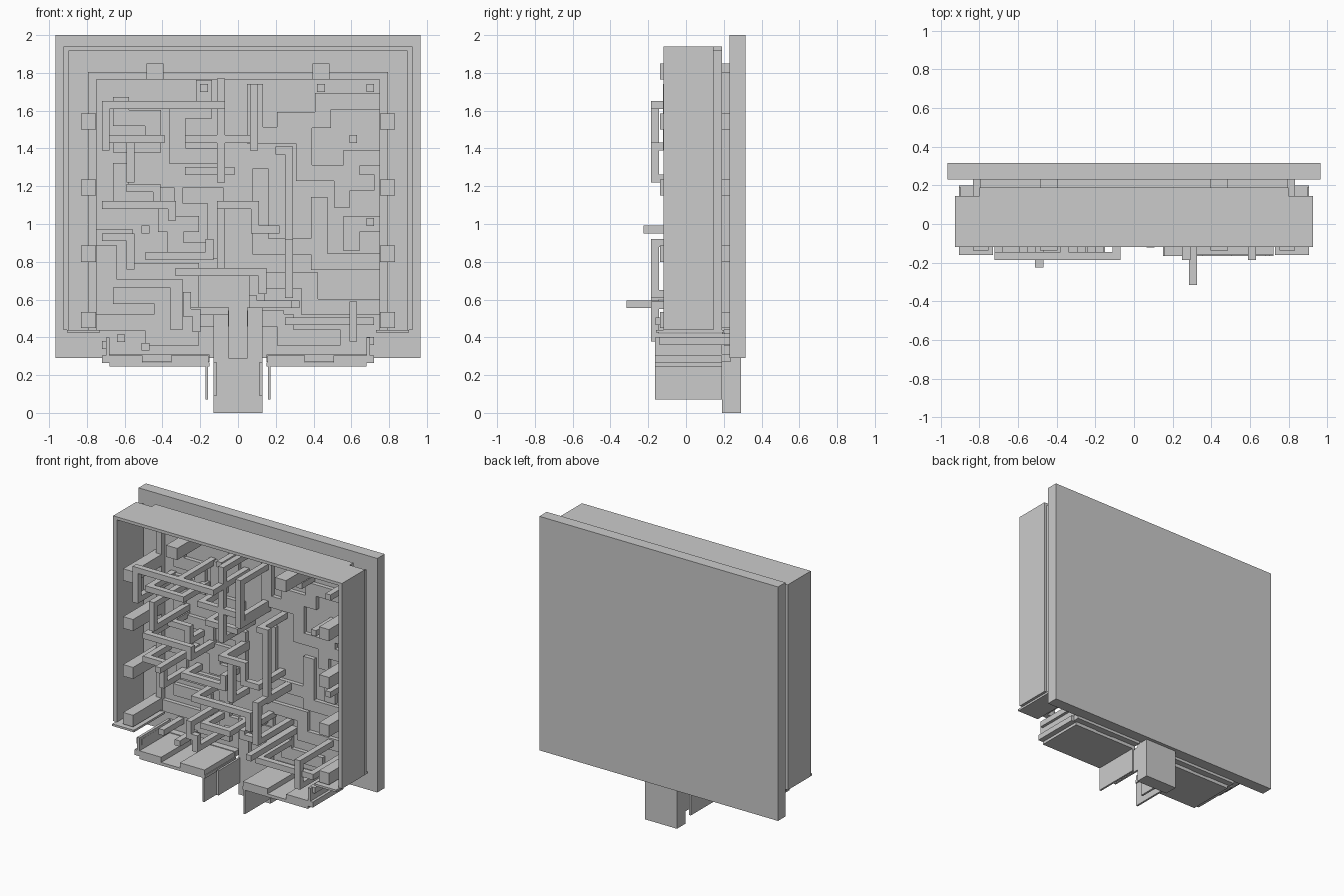
import bpy, bmesh
from mathutils import Vector


def boxes(name, items):
    """One object made of axis-aligned boxes (x0, x1, y0, y1, z0, z1)."""
    bm = bmesh.new()
    for x0, x1, y0, y1, z0, z1 in items:
        c = bmesh.ops.create_cube(bm, size=1)['verts']
        for v in c:
            v.co = Vector(((x0 + x1) / 2 + v.co.x * (x1 - x0),
                           (y0 + y1) / 2 + v.co.y * (y1 - y0),
                           (z0 + z1) / 2 + v.co.z * (z1 - z0)))
    me = bpy.data.meshes.new(name)
    bm.to_mesh(me)
    bm.free()
    ob = bpy.data.objects.new(name, me)
    bpy.context.collection.objects.link(ob)
    return ob


def both(items):
    """Items plus their mirror images across x = 0."""
    return items + [(-b, -a, c, d, e, f) for a, b, c, d, e, f in items]


BASE = 0.232


def pipe(name, *pts, w=0.042):
    """Square pipe through axis-aligned points."""
    h, out = w / 2, []
    for p, q in zip(pts, pts[1:]):
        b = []
        for i in range(3):
            lo, hi = sorted((p[i], q[i]))
            b += [lo - h, min(hi + h, BASE) if i == 1 else hi + h]
        out.append(tuple(b))
    return boxes(name, out)


def route(name, depth, *xz, legs='both'):
    """Pipe at one depth; its ends turn back into the panel."""
    pts = [(x, depth, z) for x, z in xz]
    if legs in ('both', 'start'):
        pts.insert(0, (xz[0][0], BASE - .021, xz[0][1]))
    if legs in ('both', 'end'):
        pts.append((xz[-1][0], BASE - .021, xz[-1][1]))
    return pipe(name, *pts)


def rib(name, *xz, y=0.20, w=0.085):
    """Flat raised track on the panel."""
    h, out = w / 2, []
    for (a, b), (c, d) in zip(xz, xz[1:]):
        out.append((min(a, c) - h, max(a, c) + h, y, BASE,
                    min(b, d) - h, max(b, d) + h))
    return boxes(name, out)


# back panel
boxes("back_panel", [(-.965, .965, .23, .315, .29, 2.0)])

# thin open shell: outer skin and slightly deeper inner lining
boxes("shell_sides", both([(.905, .925, -.12, .145, .44, 1.94),
                           (.895, .906, -.12, .19, .44, 1.92)]))
boxes("shell_top", [(-.925, .925, -.12, .145, 1.918, 1.94),
                    (-.8, .8, .14, .19, 1.918, 1.94)])
boxes("shell_bottom_lips", both([(.73, .905, -.16, .20, .425, .44)]))

# low frame around the relief
boxes("inner_frame", both([(.75, .795, .19, BASE, .44, 1.80)]) +
      [(-.795, .795, .19, BASE, 1.765, 1.805)])

# long pegs around the edge
boxes("edge_pegs", both([(.752, .832, -.138, BASE, z, z + .085)
                         for z in (.45, .80, 1.15, 1.50)] +
                        [(.395, .485, -.138, BASE, 1.765, 1.85)]))

# trays below the shell
boxes("bottom_trays", both([(.15, .68, -.165, .19, .245, .267),
                            (.155, .355, -.165, .19, .265, .305),
                            (.505, .72, -.165, .19, .265, .305),
                            (.68, .70, -.165, .19, .30, .40)]))
boxes("tray_wings", both([(.158, .172, -.165, .19, .07, .27),
                          (.115, .13, -.06, .19, .09, .27)]))
boxes("tray_mounts", both([(.15, .70, .18, .235, .27, .31)]))

# foot and stems
boxes("foot", [(-.13, .13, .19, .29, 0, .29)])
boxes("foot_stems", both([(.05, .13, .19, BASE, .27, .56)]))

# raised tracks on the panel
rib("track_a", (-.62, 1.63), (-.62, 1.56), (-.45, 1.56), (-.45, 1.42), (-.62, 1.42))
rib("track_b", (-.18, 1.72), (-.18, 1.60), (-.32, 1.60), (-.32, 1.36), (-.14, 1.36))
rib("track_c", (.09, 1.70), (.09, 1.47), (.35, 1.47), (.35, 1.27), (.55, 1.27), (.55, 1.13))
rib("track_d", (.75, 1.65), (.45, 1.65), (.45, 1.55), (.25, 1.55))
rib("track_e", (.75, 1.35), (.60, 1.35), (.60, 1.22), (.68, 1.22))
rib("track_f", (.43, 1.10), (.43, .80), (.75, .80))
rib("track_g", (.75, 1.00), (.60, 1.00), (.60, .90))
rib("track_h", (.12, 1.25), (.12, .88), (.38, .88))
rib("track_i", (-.62, 1.28), (-.62, 1.15), (-.38, 1.15), (-.38, 1.00), (-.25, 1.00))
rib("track_j", (-.33, .95), (-.33, .86), (-.12, .86), (-.12, 1.15), (-.25, 1.15))
rib("track_k", (-.75, .93), (-.60, .93), (-.60, .75), (-.25, .75), (-.25, .58))
rib("track_l", (-.62, .62), (-.40, .62), (-.40, .48), (-.75, .48))
rib("track_m", (.10, .60), (.10, .70), (.38, .70), (.38, .56), (.75, .56))
rib("track_n", (.25, .48), (.25, .40), (.50, .40))
rib("track_o", (-.45, .40), (-.25, .40), (-.25, .50), (-.09, .50))
rib("track_p", (.09, .50), (.20, .50))

# pipes, front layer
F = -.165
route("pipe_top_left", F, (-.70, 1.41), (-.70, 1.63), (-.40, 1.63), legs='start')
route("pipe_top_middle", F, (-.36, 1.63), (-.09, 1.63))
route("pipe_left_drop", F, (-.57, 1.24), (-.57, 1.41))
route("pipe_centre_right", F, (.27, .90), (.27, .63))
route("pipe_low_right", -.14, (.27, .485), (.70, .485))
route("pipe_low_post", F, (.61, .40), (.61, .57))
route("pipe_low_middle", F, (-.27, .62), (-.27, .53), (-.22, .53), (-.22, .45))

# pipes, middle layer
M = -.05
route("pipe_upper_cross", M, (-.26, 1.45), (.085, 1.45))
route("pipe_upper_right", -.1, (.085, 1.41), (.085, 1.72))
route("pipe_upper_left", M, (-.68, 1.45), (-.41, 1.45))
route("pipe_spine", M, (-.09, 1.75), (-.09, 1.24))
route("pipe_mid_bar", .04, (-.26, 1.28), (-.04, 1.28))
route("pipe_long_drop", M, (.22, 1.39), (.27, 1.39), (.27, .89))
route("pipe_left_arm", M, (-.70, 1.10), (-.35, 1.10), (-.35, 1.04))
route("pipe_left_step", .05, (-.57, 1.19), (-.43, 1.19), (-.43, 1.10))
route("pipe_mid_hook", M, (-.09, 1.10), (.09, 1.10), (.09, .97), (.20, .97))
route("pipe_mid_drop", .06, (-.09, 1.08), (-.09, .76))
route("pipe_low_left_arm", M, (-.70, .93), (-.57, .93), (-.57, .78))
route("pipe_low_left_bar", .06, (-.47, .83), (-.15, .83), (-.15, .90))
route("pipe_low_bar", M, (-.31, .745), (.13, .745), (.13, .65))
route("pipe_bottom_bar", .0, (-.27, .54), (-.07, .54))
route("pipe_bottom_right", M, (.08, .60), (.08, .575), (.29, .575))

# single posts standing off the panel
for i, (x, y, z) in enumerate([(.305, -.295, .575), (-.49, -.205, .97), (-.18, .06, 1.72),
                               (.44, .1, 1.72), (.70, .06, 1.72), (.61, .02, 1.45),
                               (.70, .06, 1.01), (-.62, .02, .395), (-.49, .02, .35),
                               (.70, -.12, .38), (-.70, -.12, .36)]):
    pipe(f"post_{i + 1}", (x, y, z), (x, .211, z))
